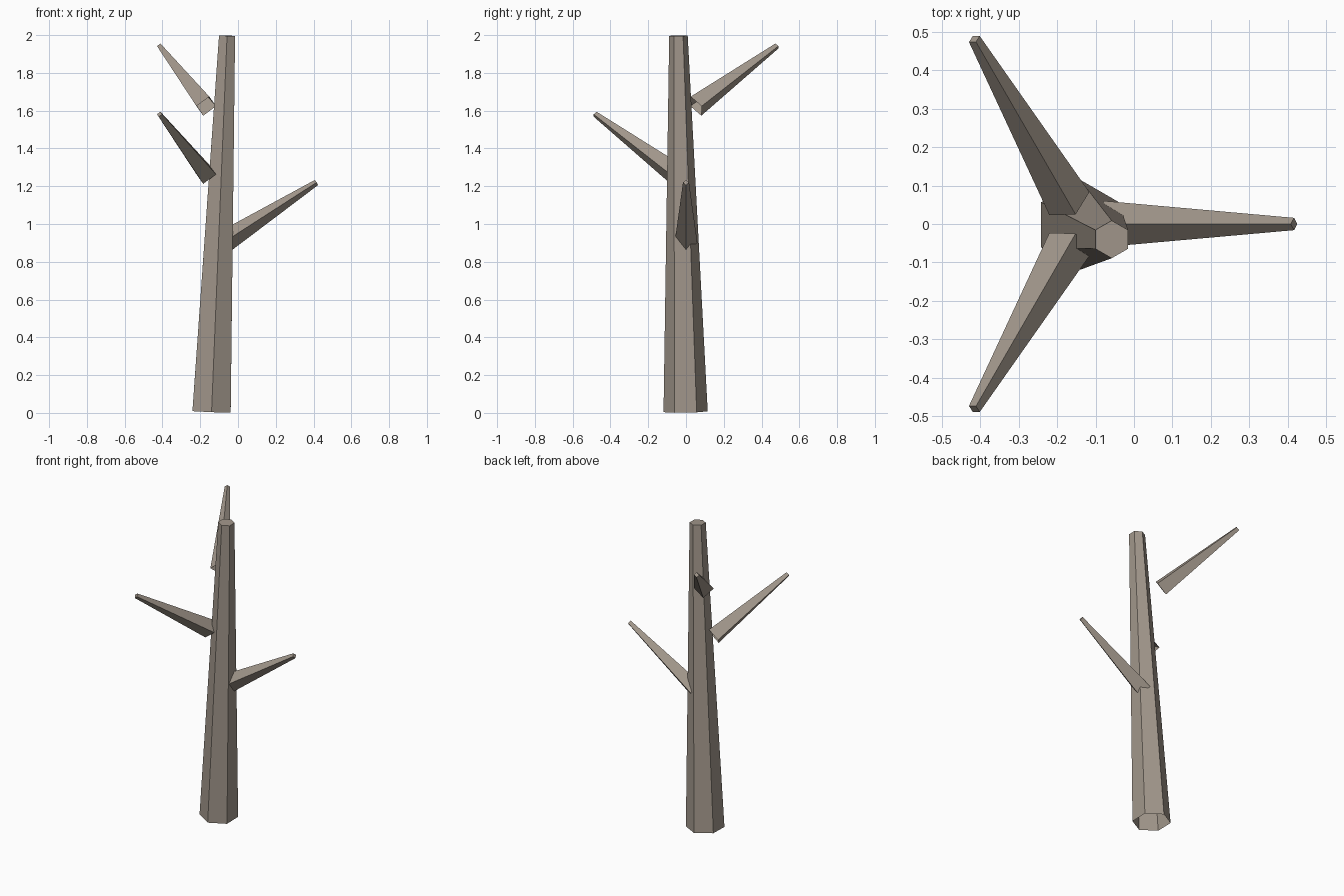
import bpy
import math
from mathutils import Vector

if "Cube" in bpy.data.objects:
    bpy.data.objects.remove(bpy.data.objects["Cube"])

bark = bpy.data.materials.new("bark")
bark.diffuse_color = (0.36, 0.31, 0.26, 1)
bark.use_nodes = True
bark.node_tree.nodes["Principled BSDF"].inputs["Base Color"].default_value = bark.diffuse_color


def limb(name, base, tip, side, r0, r1, sides):
    """Tapered prism from base to tip: open at the base, capped at the tip."""
    base, tip, side = Vector(base), Vector(tip), Vector(side)
    axis = (tip - base).normalized()
    u = (side - axis * side.dot(axis)).normalized()
    v = axis.cross(u)
    verts = []
    for centre, r in ((base, r0), (tip, r1)):
        for i in range(sides):
            a = 2 * math.pi * i / sides
            verts.append(centre + r * (u * math.cos(a) + v * math.sin(a)))
    faces = [(i, (i + 1) % sides, sides + (i + 1) % sides, sides + i)
             for i in range(sides)]
    faces.append(tuple(range(sides, 2 * sides)))
    mesh = bpy.data.meshes.new(name)
    mesh.from_pydata(verts, [], faces)
    mesh.materials.append(bark)
    obj = bpy.data.objects.new(name, mesh)
    bpy.context.collection.objects.link(obj)
    return obj


# Leaning six-sided trunk
limb("trunk", (-0.14, -0.002, 0.006), (-0.058, -0.04, 1.997), (0, 1, 0), 0.117, 0.049, 6)

# Three square branches spread 120 degrees apart: start x, y, z and heading
branches = [(-0.078, 0.0, 0.902, 0), (-0.168, 0.053, 1.624, 120), (-0.168, -0.053, 1.263, 240)]
for k, (x, y, z, heading) in enumerate(branches):
    a = math.radians(heading)
    out = Vector((math.cos(a), math.sin(a), 0))
    across = Vector((-math.sin(a), math.cos(a), 0))
    start = Vector((x, y, z))
    end = start + out * 0.494 + Vector((0, 0, 0.318))
    limb(f"branch_{k + 1}", start, end, across, 0.06, 0.016, 4)
